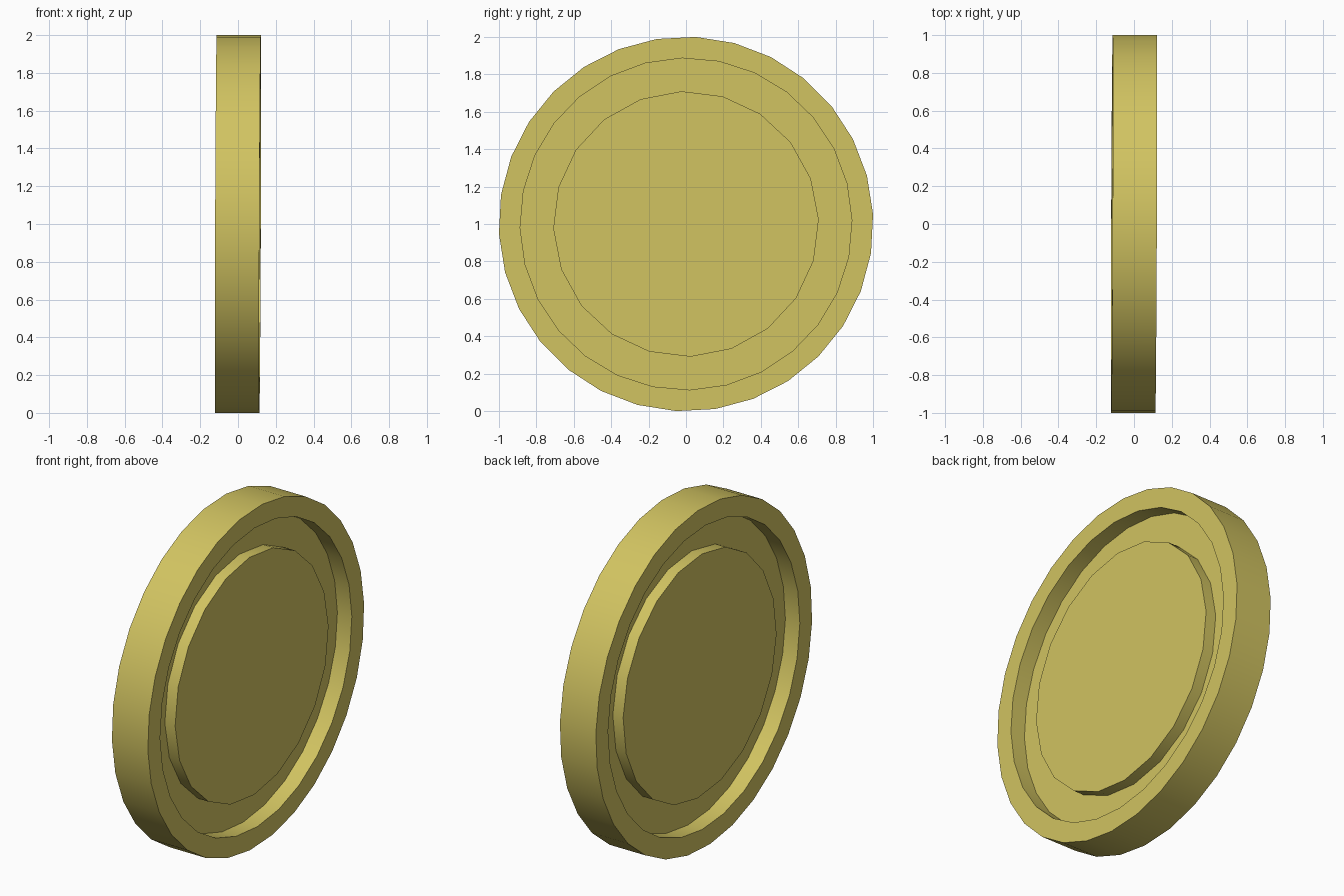
import bpy, bmesh, math

if "Cube" in bpy.data.objects:
    bpy.data.objects.remove(bpy.data.objects["Cube"])

H = 0.117       # half thickness of the rim
FLOOR = 0.023   # half thickness of the recessed ring floor
PLATE = 0.09    # half thickness of the raised centre

mat = bpy.data.materials.new("gold")
mat.diffuse_color = (0.64, 0.55, 0.12, 1)
mat.use_nodes = True
mat.node_tree.nodes["Principled BSDF"].inputs["Base Color"].default_value = mat.diffuse_color


def circle(bm, r, x, sides, phase):
    """Loop of edges around the x axis; the disc leans very slightly."""
    vs = []
    for i in range(sides):
        a = math.radians(phase) + math.tau * i / sides
        y, z = r * math.cos(a), r * math.sin(a)
        vs.append(bm.verts.new((x + 0.004 * (y + z), y, z + 1)))
    return vs, [bm.edges.new((vs[i], vs[(i + 1) % sides])) for i in range(sides)]


def finish(name, bm):
    bmesh.ops.recalc_face_normals(bm, faces=bm.faces)
    me = bpy.data.meshes.new(name)
    bm.to_mesh(me)
    bm.free()
    ob = bpy.data.objects.new(name, me)
    bpy.context.collection.objects.link(ob)
    me.materials.append(mat)
    bpy.ops.object.select_all(action='DESELECT')
    ob.select_set(True)
    bpy.context.view_layer.objects.active = ob
    bpy.ops.object.shade_smooth_by_angle(angle=math.radians(35))
    return ob


def disc(name, r, half, sides, phase):
    bm = bmesh.new()
    a, ea = circle(bm, r, half, sides, phase)
    b, eb = circle(bm, r, -half, sides, phase)
    bm.faces.new(a)
    bm.faces.new(b)
    bmesh.ops.bridge_loops(bm, edges=ea + eb)
    return finish(name, bm)


# Raised outer rim, a closed ring
bm = bmesh.new()
loops = [circle(bm, 1.0014, H, 30, 3)[1], circle(bm, 1.0014, -H, 30, 3)[1],
         circle(bm, 0.887, -H, 28, 1.3)[1], circle(bm, 0.887, H, 28, 1.3)[1]]
for i in range(4):
    bmesh.ops.bridge_loops(bm, edges=loops[i] + loops[(i + 1) % 4])
finish("outer_rim", bm)

# Recessed floor and raised centre, same on both sides
disc("recessed_floor", 0.887, FLOOR, 28, 1.3)
disc("centre_plate", 0.71, PLATE, 20, 2)
